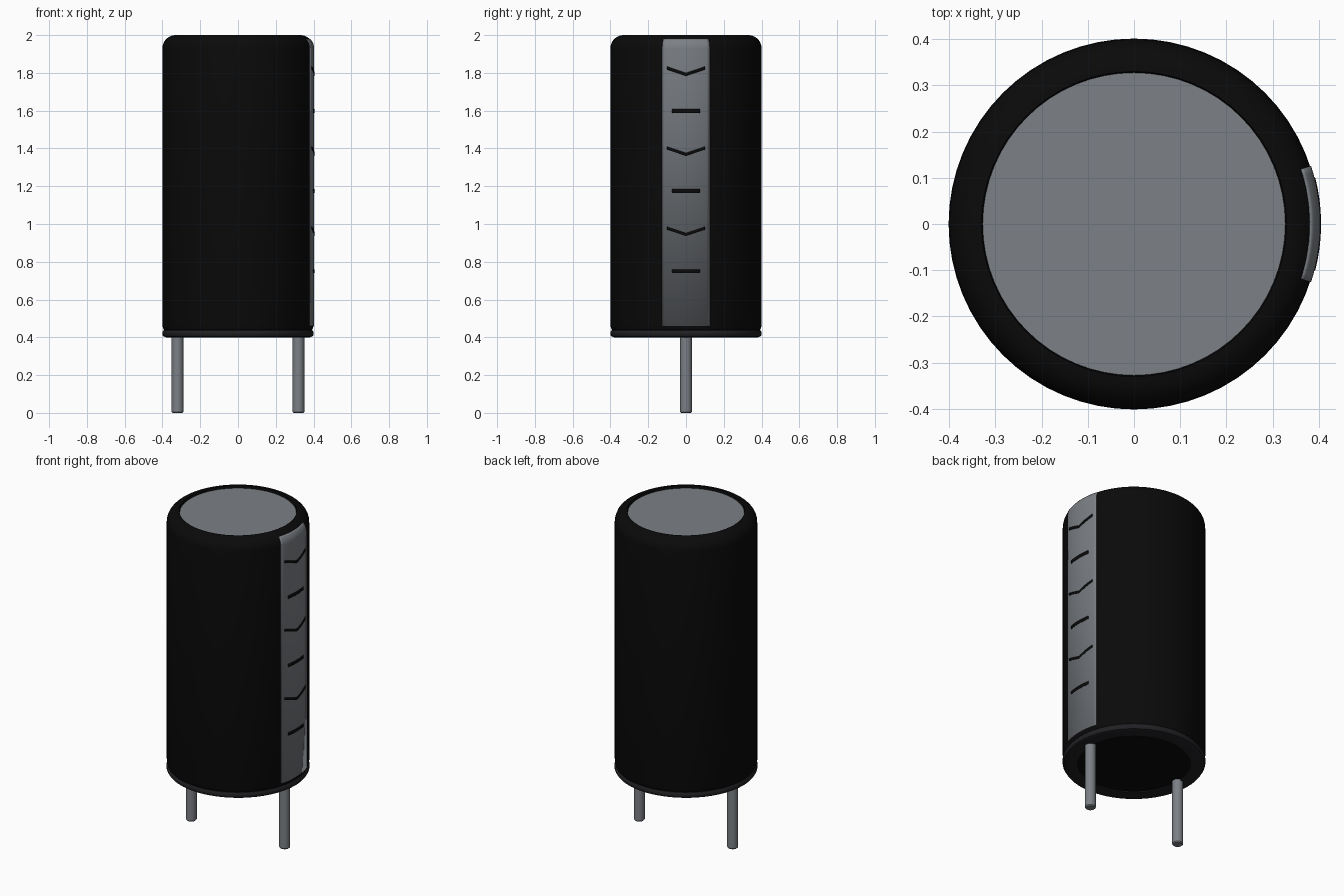
import bpy
import math

cube = bpy.data.objects.get("Cube")
if cube:
    bpy.data.objects.remove(cube)

R, TOP, ROUND = 0.40, 2.0, 0.07


def material(name, color, roughness):
    m = bpy.data.materials.new(name)
    m.use_nodes = True
    m.diffuse_color = (*color, 1)
    bsdf = next(n for n in m.node_tree.nodes if n.type == "BSDF_PRINCIPLED")
    bsdf.inputs["Base Color"].default_value = (*color, 1)
    bsdf.inputs["Roughness"].default_value = roughness
    return m


black = material("black sleeve", (0.003, 0.003, 0.003), 0.5)
charcoal = material("charcoal rubber", (0.015, 0.015, 0.018), 0.6)
grey = material("aluminium grey", (0.2, 0.215, 0.235), 0.5)


def add_mesh(name, verts, faces, mat):
    mesh = bpy.data.meshes.new(name)
    mesh.from_pydata(verts, [], faces)
    mesh.materials.append(mat)
    obj = bpy.data.objects.new(name, mesh)
    bpy.context.collection.objects.link(obj)
    bpy.ops.object.select_all(action="DESELECT")
    obj.select_set(True)
    bpy.context.view_layer.objects.active = obj
    bpy.ops.object.shade_smooth_by_angle(angle=math.radians(35))
    return obj


def lathe(name, profile, mat, x=0, sides=64, caps=False, closed=False):
    """Spin (radius, z) points, listed from bottom to top, around a vertical axis."""
    verts = [(x + r * math.cos(a), r * math.sin(a), z)
             for r, z in profile
             for a in (2 * math.pi * i / sides for i in range(sides))]
    n = len(profile)
    faces = []
    for j in range(n if closed else n - 1):
        k = (j + 1) % n
        for i in range(sides):
            i2 = (i + 1) % sides
            faces.append((j * sides + i, j * sides + i2, k * sides + i2, k * sides + i))
    if caps:
        faces.append(tuple(reversed(range(sides))))
        faces.append(tuple(range((n - 1) * sides, n * sides)))
    return add_mesh(name, verts, faces, mat)


def wall_radius(z):
    """Sleeve radius at a height, following the rounded shoulder."""
    h = max(0, z - (TOP - ROUND))
    return R - ROUND + math.sqrt(max(0, ROUND ** 2 - h ** 2))


def wrapped_plate(name, half_angle, heights, mat, lift, slope=0, steps=16):
    """Thin plate hugging the +x wall; slope raises both ends into a V."""
    verts, faces = [], []
    for z in heights:
        for i in range(steps + 1):
            a = half_angle * (2 * i / steps - 1)
            zz = z + slope * abs(a) / half_angle
            r = wall_radius(zz) + lift
            verts.append((r * math.cos(a), r * math.sin(a), zz))
    w = steps + 1
    for j in range(len(heights) - 1):
        for i in range(steps):
            faces.append((j * w + i, j * w + i + 1, (j + 1) * w + i + 1, (j + 1) * w + i))
    obj = add_mesh(name, verts, faces, mat)
    solid = obj.modifiers.new("thickness", "SOLIDIFY")
    solid.thickness = 0.004
    solid.offset = -1
    return obj


# Sleeve with rounded shoulder and small lip around the top
shoulder = [(R - ROUND + ROUND * math.cos(t), TOP - ROUND + ROUND * math.sin(t))
            for t in (math.pi / 2 * i / 10 for i in range(11))]
lathe("sleeve", [(0.33, 0.43), (0.388, 0.43), (0.395, 0.445), (R, 0.46)]
      + shoulder + [(0.327, 1.985)], black)

# Metal end disc set just below the lip
lathe("top_disc", [(0.329, 1.975), (0.329, 1.986)], grey, caps=True)

# Rubber ring and seal underneath
ring = [(0.315, 0.402), (0.38, 0.40), (0.395, 0.405), (0.401, 0.415),
        (0.401, 0.428), (0.395, 0.437), (0.38, 0.44), (0.315, 0.44)]
lathe("base_ring", ring, charcoal, closed=True)
lathe("base_seal", [(0.316, 0.408), (0.316, 0.43)], black, caps=True)

# Wire leads
for side, x in (("left", 0.32), ("right", -0.32)):
    lathe(side + "_lead", [(0.026, 0), (0.031, 0.006), (0.031, 0.42)],
          grey, x=x, sides=24, caps=True)

# Polarity stripe, running onto the shoulder
rise = [TOP - ROUND + ROUND * math.sin(t)
        for t in (math.radians(46) * i / 6 for i in range(7))]
wrapped_plate("polarity_stripe", math.asin(0.125 / R), [0.46] + rise, grey, 0.003)

# Alternating chevrons and bars printed on the stripe
for i in range(3):
    z = 0.75 + 0.424 * i
    wrapped_plate(f"bar_mark_{i + 1}", math.asin(0.074 / R),
                  [z - 0.01, z + 0.01], black, 0.0045)
    wrapped_plate(f"chevron_mark_{i + 1}", math.asin(0.1 / R),
                  [z + 0.186, z + 0.202], black, 0.0045, slope=0.034)
